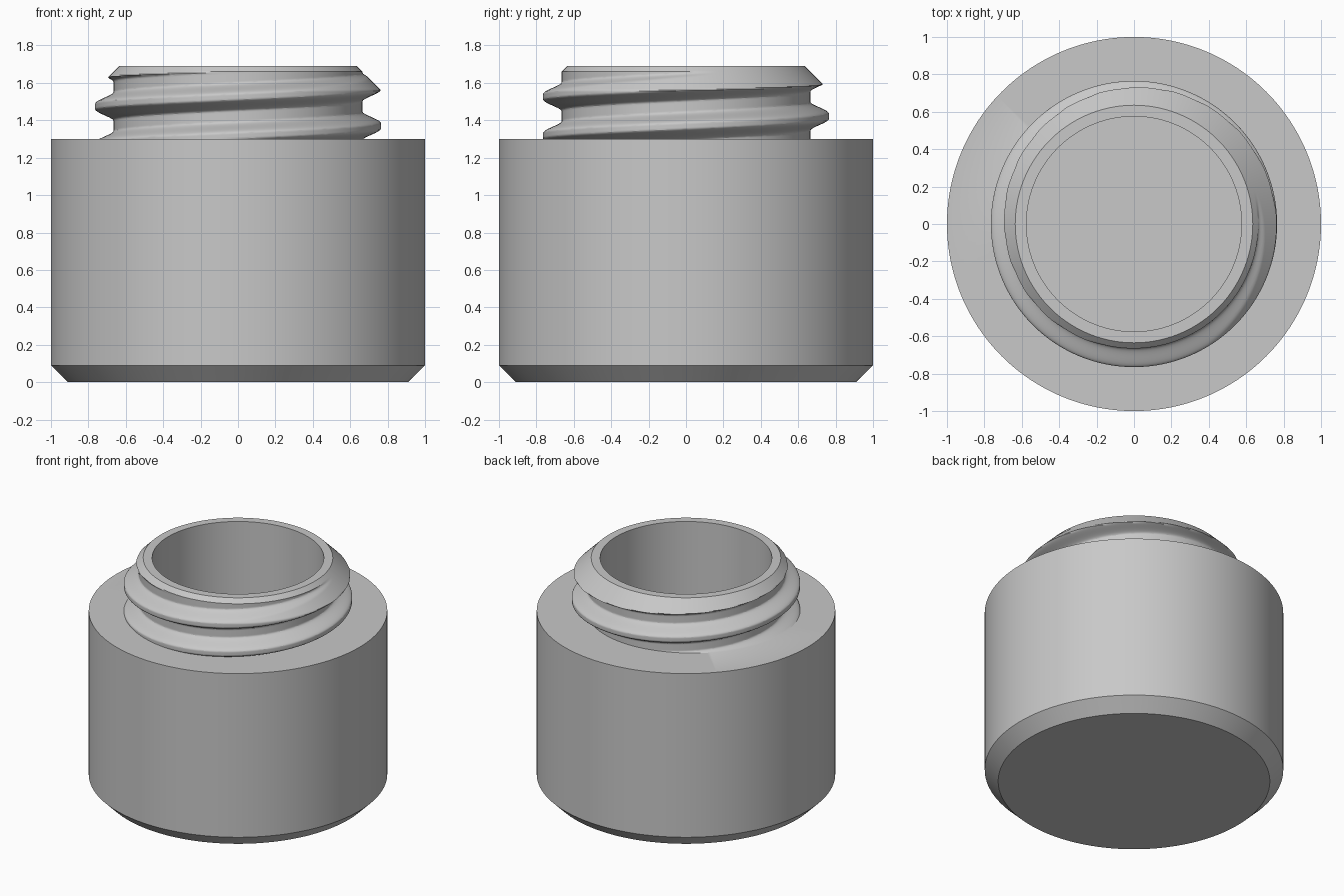
import bpy, bmesh, math

if "Cube" in bpy.data.objects:
    bpy.data.objects.remove(bpy.data.objects["Cube"], do_unlink=True)

SEGMENTS = 192
SHOULDER_Z, TOP_Z, FLOOR_Z = 1.30, 1.69, 0.20
BORE_R, LIP_R, ROOT_R, CREST_R = 0.575, 0.635, 0.665, 0.765
PITCH, CREST_Z = 0.208, 1.37
THREAD_ROWS = 64

# One flat grey for the whole jar
grey = bpy.data.materials.new("grey")
colour = (0.58, 0.58, 0.58, 1)
grey.diffuse_color = colour
grey.use_nodes = True
grey.node_tree.nodes["Principled BSDF"].inputs["Base Color"].default_value = colour


def thread_radius(angle, z):
    """Right-handed rounded thread, trimmed by the 45 degree lip chamfer."""
    turns = (z - CREST_Z) / PITCH - angle / math.tau
    distance = abs(turns - round(turns)) * PITCH
    t = min(max((distance - 0.012) / 0.066, 0), 1)
    height = 1 - t * t * (3 - 2 * t)
    radius = ROOT_R + (CREST_R - ROOT_R) * height
    return min(radius, LIP_R + TOP_Z - z)


def add_ring(bm, z, radius=None):
    """Ring of points; the thread supplies the radius when none is given."""
    ring = []
    for i in range(SEGMENTS):
        a = math.tau * i / SEGMENTS
        r = radius if radius is not None else thread_radius(a, z)
        ring.append(bm.verts.new((r * math.cos(a), r * math.sin(a), z)))
    return ring


bm = bmesh.new()

# Body: bottom chamfer, straight wall, shoulder edge
rings = [add_ring(bm, 0, 0.91), add_ring(bm, 0.09, 1), add_ring(bm, SHOULDER_Z, 1)]

# Threaded neck
for k in range(THREAD_ROWS + 1):
    rings.append(add_ring(bm, SHOULDER_Z + (TOP_Z - SHOULDER_Z) * k / THREAD_ROWS))

# Flat lip and straight bore
rings += [add_ring(bm, TOP_Z, BORE_R), add_ring(bm, FLOOR_Z, BORE_R)]

for low, high in zip(rings, rings[1:]):
    for i in range(SEGMENTS):
        j = (i + 1) % SEGMENTS
        bm.faces.new((low[i], low[j], high[j], high[i]))

# Underside and inner floor
bm.faces.new(rings[0][::-1])
bm.faces.new(rings[-1])

mesh = bpy.data.meshes.new("threaded_jar")
bm.to_mesh(mesh)
bm.free()
mesh.materials.append(grey)
jar = bpy.data.objects.new("threaded_jar", mesh)
bpy.context.collection.objects.link(jar)

# Smooth walls with crisp edges
bpy.ops.object.select_all(action="DESELECT")
jar.select_set(True)
bpy.context.view_layer.objects.active = jar
bpy.ops.object.shade_smooth_by_angle(angle=math.radians(30))
